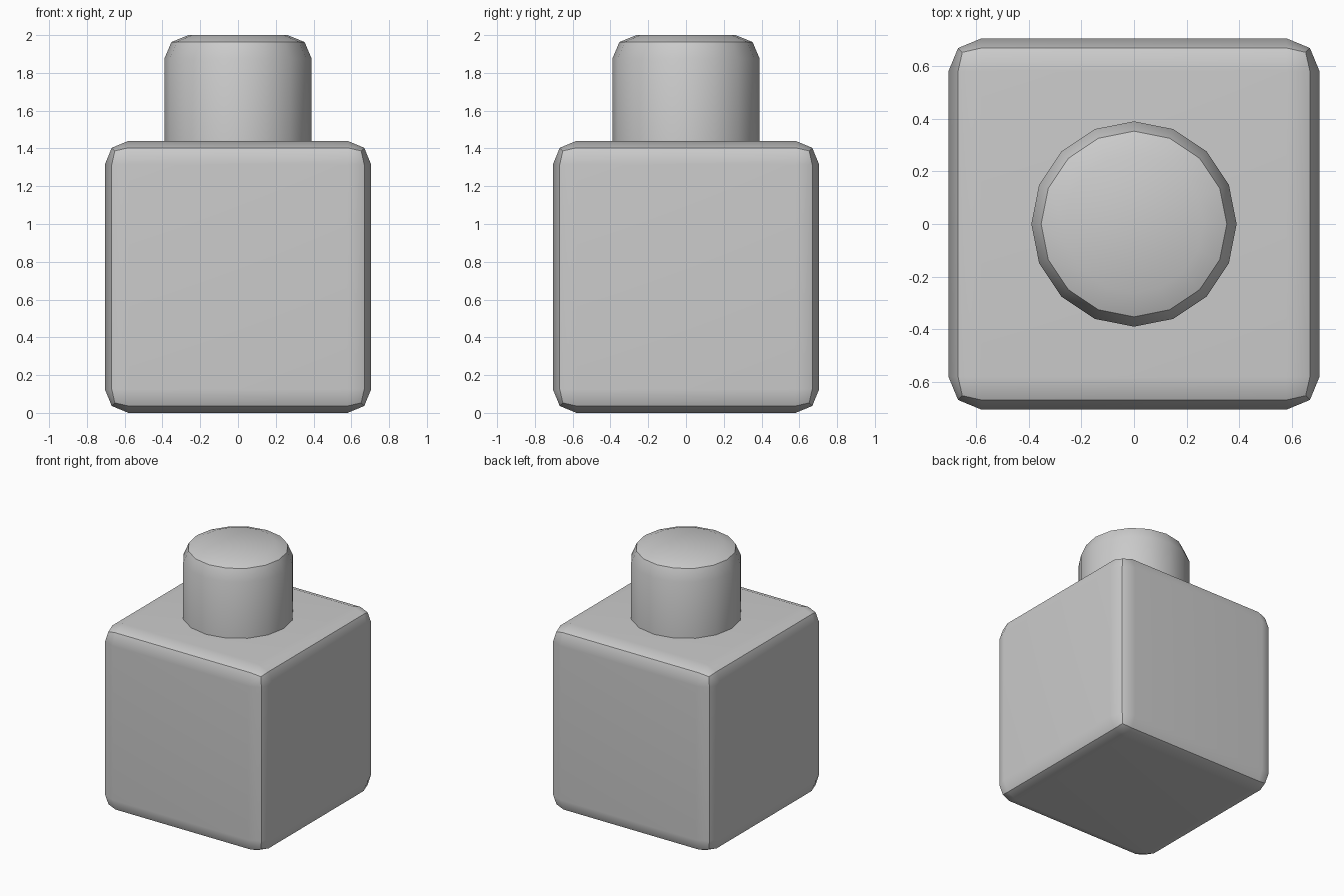
import bpy
import bmesh
import math
from mathutils import Matrix

if "Cube" in bpy.data.objects:
    bpy.data.objects.remove(bpy.data.objects["Cube"])

BEVEL = 0.125


def finish(name, bm, edges):
    """Round the given edges in two steps, then shade smooth by angle."""
    bmesh.ops.bevel(bm, geom=edges, offset=BEVEL, offset_type='OFFSET',
                    segments=2, profile=0.5, affect='EDGES')
    bmesh.ops.recalc_face_normals(bm, faces=bm.faces)
    mesh = bpy.data.meshes.new(name)
    bm.to_mesh(mesh)
    bm.free()
    obj = bpy.data.objects.new(name, mesh)
    bpy.context.collection.objects.link(obj)
    bpy.ops.object.select_all(action='DESELECT')
    bpy.context.view_layer.objects.active = obj
    obj.select_set(True)
    bpy.ops.object.shade_smooth_by_angle(angle=math.radians(30))
    return obj


# Square bottle body, all edges rounded, flat faces kept flat
width, height = 1.41, 1.44
bm = bmesh.new()
bmesh.ops.create_cube(bm, size=1, matrix=Matrix.Translation((0, 0, height / 2))
                      @ Matrix.Diagonal((width, width, height, 1)))
body = finish("bottle_body", bm, bm.edges[:])
weighted = body.modifiers.new("flat_faces", 'WEIGHTED_NORMAL')
weighted.keep_sharp = True

# Sixteen-sided cap with a rounded top rim, sunk slightly into the body
bottom, top, radius = 1.36, 2.0, 0.39
bm = bmesh.new()
bmesh.ops.create_cone(bm, cap_ends=True, segments=16, radius1=radius, radius2=radius,
                      depth=top - bottom,
                      matrix=Matrix.Translation((0, 0, (top + bottom) / 2)))
rim = [e for e in bm.edges if all(v.co.z > top - 0.01 for v in e.verts)]
finish("bottle_cap", bm, rim)
